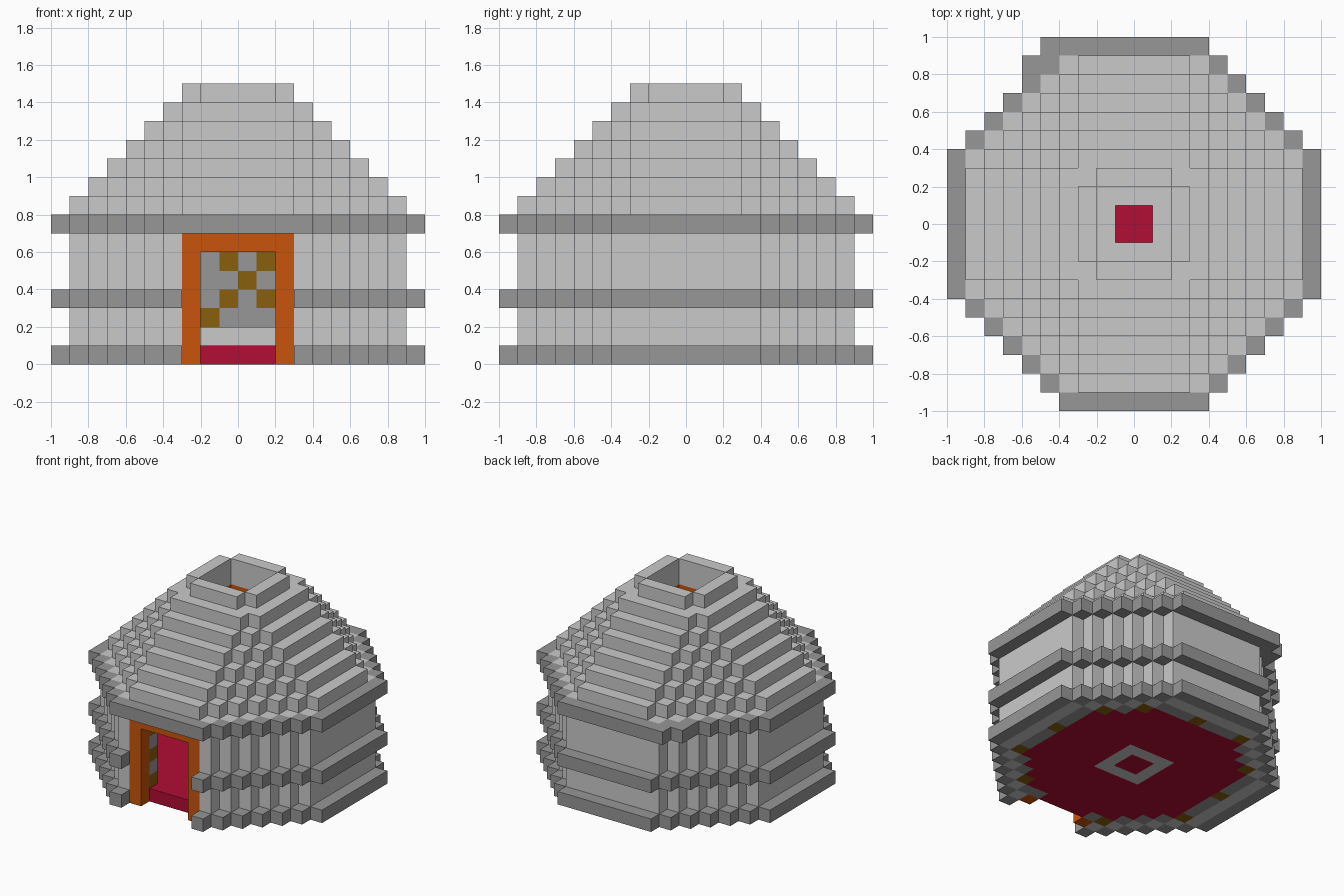
import bpy

if "Cube" in bpy.data.objects:
    bpy.data.objects.remove(bpy.data.objects["Cube"])

U = 0.1  # edge length of one block
MATS = {
    "light_felt": (0.59, 0.59, 0.59, 1),
    "grey_band": (0.31, 0.31, 0.31, 1),
    "orange_wood": (0.58, 0.09, 0.004, 1),
    "red_carpet": (0.445, 0.004, 0.034, 1),
    "brown_lattice": (0.25, 0.115, 0.004, 1),
}
for name, col in MATS.items():
    bpy.data.materials.new(name).diffuse_color = col

cells = {}  # (x, y, z) -> (part, material)


def inside(x, y, r, s):
    """Stepped octagon: half width r, corners cut where |x| + |y| > s."""
    X, Y = (x + 1 if x >= 0 else -x), (y + 1 if y >= 0 else -y)
    return max(X, Y) <= r and X + Y <= s


def ring(part, mat, z0, z1, outer, inner=(0, 0)):
    """Octagonal ring (or disc) of blocks from layer z0 up to z1."""
    for x in range(-10, 10):
        for y in range(-10, 10):
            if inside(x, y, *outer) and not inside(x, y, *inner):
                for z in range(z0, z1):
                    cells[x, y, z] = (part, mat)


def box(part, mat, xs, ys, zs):
    """Cuboid of blocks; part None carves blocks away."""
    for x in range(*xs):
        for y in range(*ys):
            for z in range(*zs):
                if part:
                    cells[x, y, z] = (part, mat)
                else:
                    cells.pop((x, y, z), None)


# three bands round the outside
for z, part in ((0, "base_band"), (3, "middle_band"), (7, "eaves_band")):
    ring(part, "grey_band", z, z + 1, (10, 14), (9, 13))
for x, y in ((-5, 9), (-6, 8)):
    cells[x, y, 7] = ("eaves_band", "grey_band")

# felt wall, with inner lining carrying a crossed lattice
ring("wall", "light_felt", 0, 8, (9, 13), (8, 12))
ring("wall_lining", "grey_band", 0, 8, (8, 12), (7, 11))
for (x, y, z), (part, mat) in list(cells.items()):
    if part == "wall_lining":
        t = x if abs(x) <= abs(y) else y
        if (t + z) % 4 == 0 or (t - z) % 4 == 0:
            cells[x, y, z] = ("lattice", "brown_lattice")

# carpet floor and fire pit
ring("floor", "red_carpet", 0, 1, (7, 11))
box("fire_pit", "light_felt", (-2, 2), (-2, 2), (0, 2))
box(None, None, (-1, 1), (-1, 1), (0, 2))
box("floor", "red_carpet", (-1, 1), (-1, 1), (0, 1))

# stepped roof with smoke hole and wooden lining
for k in range(7):
    r = 9 - k
    s = r + 3 if k < 6 else 5
    hole = max(r - 2, 2)
    ring("roof", "light_felt", 8 + k, 9 + k, (r, s), (hole, max(s - 2, 4)))
    if k < 5:
        ring("roof_lining", "orange_wood", 8 + k, 9 + k,
             (hole, s - 2), (hole - 1, max(s - 3, 4)))

# doorway and frame
box(None, None, (-3, 3), (-10, -9), (0, 7))
box("door_frame", "orange_wood", (-3, 3), (-9, -8), (0, 7))
box(None, None, (-2, 2), (-9, -7), (0, 6))
box("floor", "red_carpet", (-2, 2), (-8, -7), (0, 1))

# skin each part: one face per exposed block side
SIDES = {
    (1, 0, 0): ((1, 0, 0), (1, 1, 0), (1, 1, 1), (1, 0, 1)),
    (-1, 0, 0): ((0, 0, 0), (0, 0, 1), (0, 1, 1), (0, 1, 0)),
    (0, 1, 0): ((0, 1, 0), (0, 1, 1), (1, 1, 1), (1, 1, 0)),
    (0, -1, 0): ((0, 0, 0), (1, 0, 0), (1, 0, 1), (0, 0, 1)),
    (0, 0, 1): ((0, 0, 1), (1, 0, 1), (1, 1, 1), (0, 1, 1)),
    (0, 0, -1): ((0, 0, 0), (0, 1, 0), (1, 1, 0), (1, 0, 0)),
}
for part, mat in sorted(set(cells.values())):
    verts, faces = {}, []
    for c, owner in cells.items():
        if owner != (part, mat):
            continue
        for d, quad in SIDES.items():
            if tuple(a + b for a, b in zip(c, d)) in cells:
                continue
            corners = [tuple(a + b for a, b in zip(c, q)) for q in quad]
            faces.append([verts.setdefault(p, len(verts)) for p in corners])
    mesh = bpy.data.meshes.new(part)
    mesh.from_pydata([(x * U, y * U, z * U) for x, y, z in verts], [], faces)
    mesh.materials.append(bpy.data.materials[mat])
    bpy.context.collection.objects.link(bpy.data.objects.new(part, mesh))

for m in bpy.data.materials:
    if m.users and not m.is_grease_pencil:
        m.use_nodes = True
        m.node_tree.nodes["Principled BSDF"].inputs["Base Color"].default_value = m.diffuse_color
